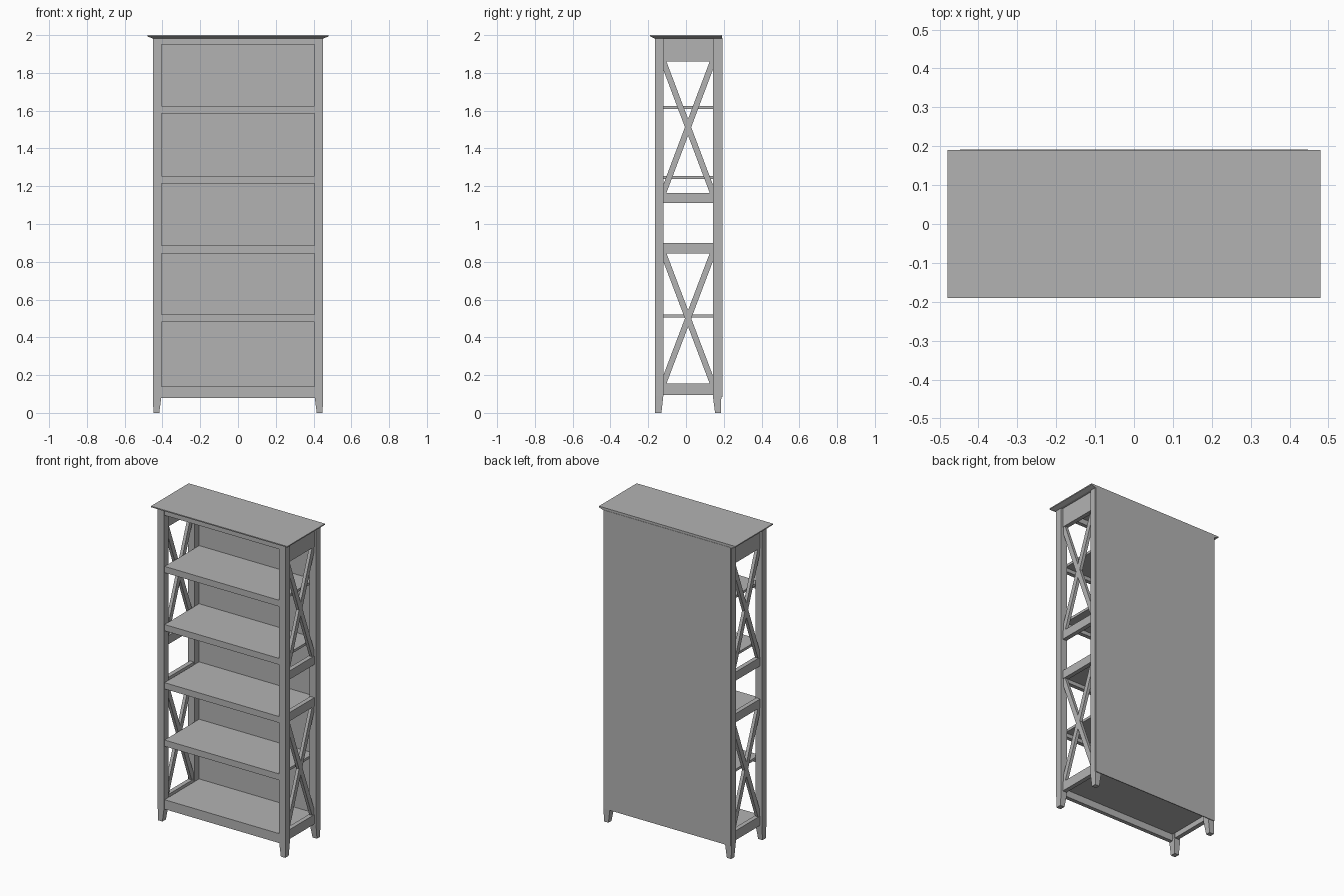
import bpy, bmesh, math
from mathutils import Matrix, Vector

cube = bpy.data.objects.get("Cube")
if cube:
    bpy.data.objects.remove(cube, do_unlink=True)

GREY = (0.45, 0.45, 0.45, 1)
mat = bpy.data.materials.new("grey_paint")
mat.use_nodes = True
mat.diffuse_color = GREY
mat.node_tree.nodes["Principled BSDF"].inputs["Base Color"].default_value = GREY


def finish(name, bm):
    mesh = bpy.data.meshes.new(name)
    bmesh.ops.recalc_face_normals(bm, faces=bm.faces)
    bm.to_mesh(mesh)
    bm.free()
    mesh.materials.append(mat)
    obj = bpy.data.objects.new(name, mesh)
    bpy.context.collection.objects.link(obj)
    return obj


def tapered(name, x, y, z, low_x=None, low_y=None):
    """Box between ranges; the bottom face may have its own x and y range."""
    bm = bmesh.new()
    bmesh.ops.create_cube(bm, size=1)
    for v in bm.verts:
        i, j, k = (int(c > 0) for c in v.co)
        xs = x if k or not low_x else low_x
        ys = y if k or not low_y else low_y
        v.co = (xs[i], ys[j], z[k])
    return finish(name, bm)


def brace(name, x, y0, z0, y1, z1, width):
    """Diagonal bar whose ends are trimmed to the opening."""
    a, b = Vector((0, y0, z0)), Vector((0, y1, z1))
    d = b - a
    bm = bmesh.new()
    bmesh.ops.create_cube(bm, size=1)
    turn = Matrix.Rotation(math.atan2(d.z, d.y), 4, 'X')
    place = Matrix.Translation(((x[0] + x[1]) / 2, (y0 + y1) / 2, (z0 + z1) / 2))
    scale = Matrix.Diagonal((x[1] - x[0], d.length + 0.1, width, 1))
    bm.transform(place @ turn @ scale)
    for co, no in (((0, min(y0, y1), 0), (0, -1, 0)), ((0, max(y0, y1), 0), (0, 1, 0)),
                   ((0, 0, z0), (0, 0, -1)), ((0, 0, z1), (0, 0, 1))):
        geom = bm.verts[:] + bm.edges[:] + bm.faces[:]
        cut = bmesh.ops.bisect_plane(bm, geom=geom, plane_co=co, plane_no=no, clear_outer=True)
        edges = [e for e in cut["geom_cut"] if isinstance(e, bmesh.types.BMEdge)]
        if edges:
            bmesh.ops.holes_fill(bm, edges=edges)
    return finish(name, bm)


def span(side, a, b):
    return tuple(sorted((side * a, side * b)))


FRONT, BACK = (-0.165, -0.12), (0.142, 0.187)
GAP = (FRONT[1], BACK[0])

# Top board with an undercut edge on the front and sides
tapered("top_board", (-0.48, 0.48), (-0.19, 0.19), (1.993, 2.0))
tapered("top_edge", (-0.48, 0.48), (-0.19, 0.19), (1.983, 1.993), (-0.453, 0.453), (-0.168, 0.19))

# Back panel and front apron
tapered("back_panel", (-0.448, 0.448), (0.187, 0.192), (0.085, 1.985))
tapered("front_apron", (-0.405, 0.405), (-0.16, -0.135), (1.95, 1.985))
tapered("back_apron", (-0.405, 0.405), (0.165, 0.187), (1.95, 1.985))

for side, label in ((1, "left"), (-1, "right")):
    # Corner posts with caps and feet tapered on the inner faces
    px = span(side, 0.405, 0.45)
    for ys, end in ((FRONT, "front"), (BACK, "back")):
        tapered(f"{end}_{label}_post", px, ys, (0.09, 1.95))
        tapered(f"{end}_{label}_post_cap", px, ys, (1.95, 1.985))
        low_y = (ys[0], ys[1] - 0.01) if end == "front" else (ys[0] + 0.012, ys[1] - 0.002)
        tapered(f"{end}_{label}_foot", px, ys, (0, 0.09), span(side, 0.417, 0.448), low_y)
    # Side rails and crossed braces
    rx = span(side, 0.41, 0.438)
    for n, z in enumerate(((0.095, 0.155), (0.845, 0.9), (1.11, 1.165), (1.86, 1.985))):
        tapered(f"{label}_rail_{n + 1}", rx, GAP, z)
    for part, z0, z1 in (("lower", 0.155, 0.845), ("upper", 1.165, 1.86)):
        bx = span(side, 0.414, 0.434)
        brace(f"{label}_{part}_brace_a", bx, GAP[0], z0, GAP[1], z1, 0.031)
        brace(f"{label}_{part}_brace_b", bx, GAP[1], z0, GAP[0], z1, 0.031)

# Shelves: thin boards with a deeper front lip
for n, (low, top) in enumerate(((0.08, 0.14), (0.48, 0.52), (0.845, 0.885),
                                (1.215, 1.255), (1.585, 1.625))):
    tapered(f"shelf_{n + 1}", (-0.405, 0.405), (-0.14, 0.187), (top - 0.016, top))
    tapered(f"shelf_lip_{n + 1}", (-0.405, 0.405), (-0.16, -0.135), (low, top))
